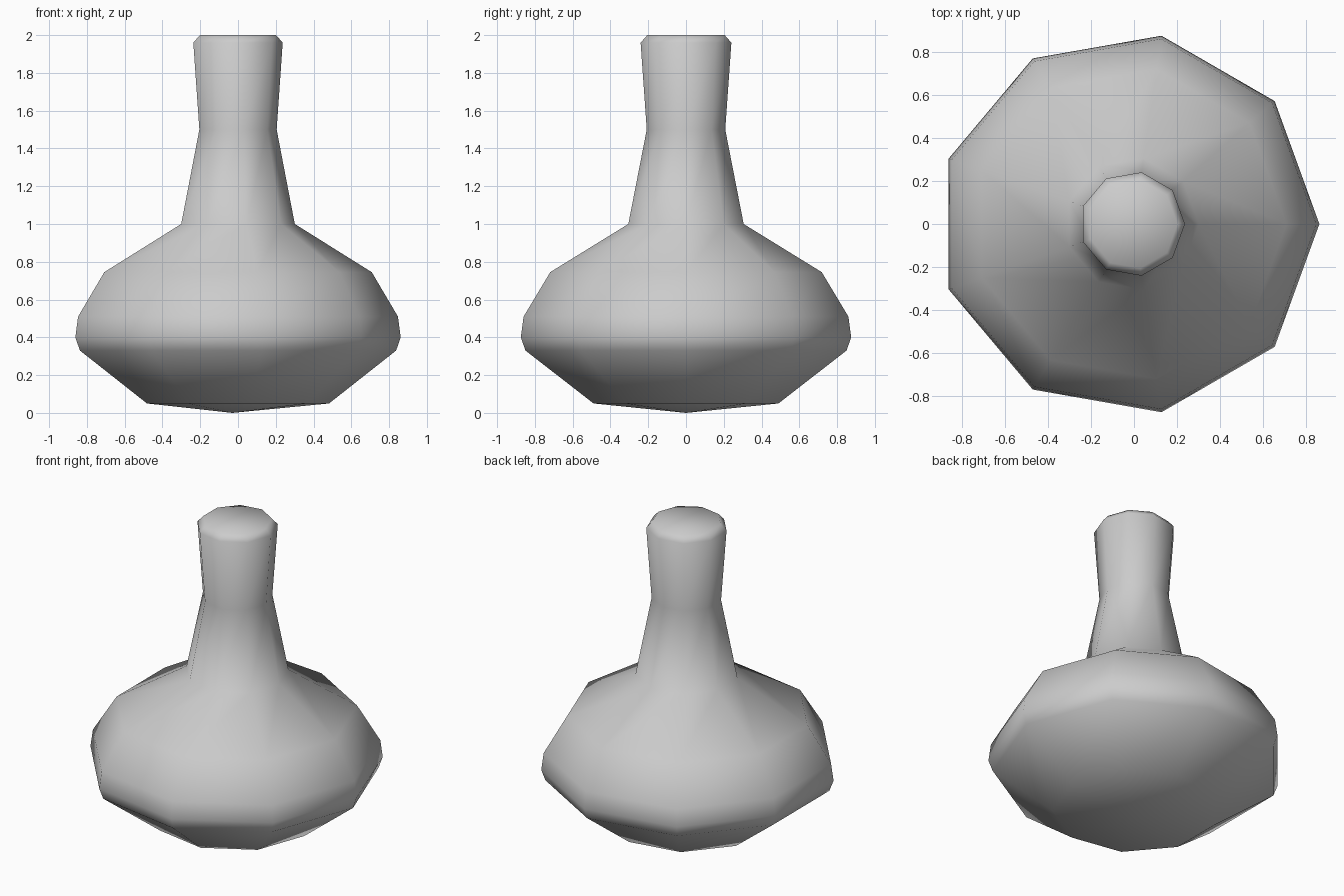
import bpy
import bmesh
from math import cos, sin, tau

if "Cube" in bpy.data.objects:
    bpy.data.objects.remove(bpy.data.objects["Cube"])

SIDES = 9
# Profile rings: radius, height (a nine-sided ring is centred by its bounds)
PROFILE = [(0.497, 0.05), (0.863, 0.33), (0.888, 0.40), (0.873, 0.51),
           (0.730, 0.745), (0.310, 1.00), (0.211, 1.50), (0.244, 1.96),
           (0.208, 2.00)]

bm = bmesh.new()


def ring(radius, z):
    shift = -0.03 * radius
    return [bm.verts.new((shift + radius * cos(tau * i / SIDES),
                          radius * sin(tau * i / SIDES), z))
            for i in range(SIDES)]


# Flask wall
rings = [ring(r, z) for r, z in PROFILE]
for low, high in zip(rings, rings[1:]):
    for i in range(SIDES):
        j = (i + 1) % SIDES
        bm.faces.new((low[i], low[j], high[j], high[i]))

# Shallow pointed base and flat closed mouth
tip = bm.verts.new((-0.03, 0, 0))
for i in range(SIDES):
    bm.faces.new((tip, rings[0][(i + 1) % SIDES], rings[0][i]))
bm.faces.new(rings[-1])

bmesh.ops.recalc_face_normals(bm, faces=bm.faces)
for face in bm.faces:
    face.smooth = True

mesh = bpy.data.meshes.new("flask")
bm.to_mesh(mesh)
bm.free()
flask = bpy.data.objects.new("flask", mesh)
bpy.context.collection.objects.link(flask)
